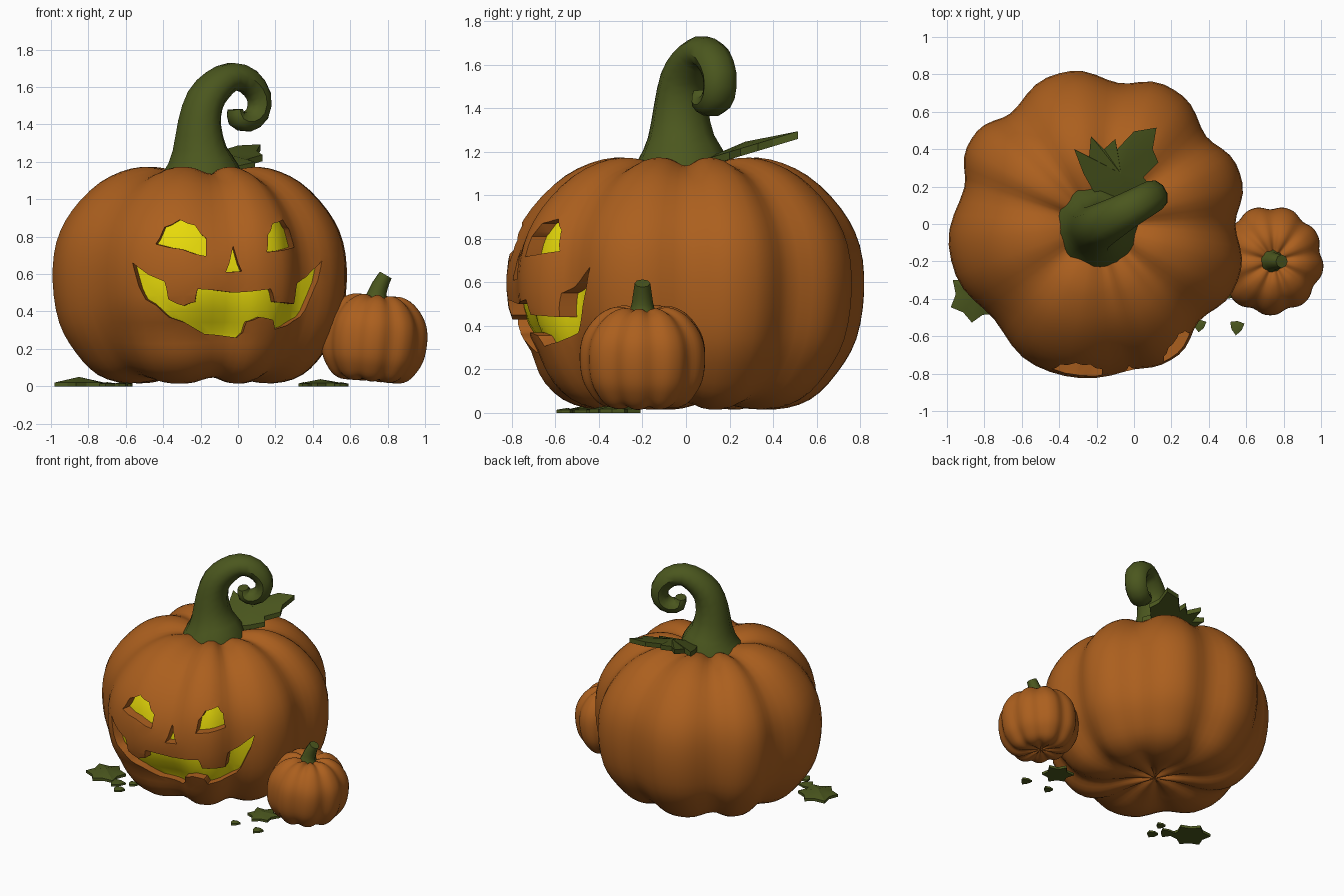
import bpy, bmesh, math, random
from mathutils import Vector, Matrix

if "Cube" in bpy.data.objects:
    bpy.data.objects.remove(bpy.data.objects["Cube"])

random.seed(4)


def material(name, rgb):
    m = bpy.data.materials.new(name)
    m.diffuse_color = (*rgb, 1)
    m.use_nodes = True
    m.node_tree.nodes["Principled BSDF"].inputs["Base Color"].default_value = m.diffuse_color
    return m


ORANGE = material("pumpkin_orange", (0.41, 0.115, 0.013))
YELLOW = material("glow_yellow", (0.80, 0.70, 0.003))
GREEN = material("stem_green", (0.07, 0.095, 0.013))


def finish(bm, name, mats, angle=None):
    bmesh.ops.recalc_face_normals(bm, faces=bm.faces)
    me = bpy.data.meshes.new(name)
    bm.to_mesh(me)
    bm.free()
    ob = bpy.data.objects.new(name, me)
    bpy.context.collection.objects.link(ob)
    for m in mats:
        me.materials.append(m)
    if angle:
        smooth_shade(ob, angle)
    return ob


def activate(ob):
    bpy.ops.object.select_all(action='DESELECT')
    ob.select_set(True)
    bpy.context.view_layer.objects.active = ob


def smooth_shade(ob, angle):
    activate(ob)
    bpy.ops.object.shade_smooth_by_angle(angle=math.radians(angle))


def spline(pts, n):
    """Catmull-Rom through the points, n steps per span."""
    v = [Vector(p) for p in pts]
    out = []
    for i in range(len(v) - 1):
        a, b, c, d = v[max(i - 1, 0)], v[i], v[i + 1], v[min(i + 2, len(v) - 1)]
        for k in range(n):
            t = k / n
            out.append(0.5 * (2 * b + (c - a) * t + (2 * a - 5 * b + 4 * c - d) * t * t
                              + (3 * b - a - 3 * c + d) * t ** 3))
    return out + [v[-1]]


# Pumpkin body: ribbed lathe of (radius, height), with uneven rib grooves in degrees
PROFILE = spline([(0, .06), (.2, .04), (.4, .015), (.56, .06), (.68, .18), (.77, .34), (.805, .56),
                  (.785, .77), (.70, .94), (.55, 1.09), (.38, 1.165), (.24, 1.165), (.1, 1.12), (0, 1.1)], 3)
BIG_RIBS = [0, 38, 81, 129, 165, 222, 281, 317]
SMALL_RIBS = [i * 40 + 10 for i in range(9)]


def pumpkin(name, mats, ribs, index=0, shrink=1.0, face=0, angle=None, depth=.085):
    bm = bmesh.new()
    steps = 10
    spots = []
    for i, a in enumerate(ribs):
        b = ribs[(i + 1) % len(ribs)] + (360 if i == len(ribs) - 1 else 0)
        for k in range(steps):
            u = k / steps
            spots.append((math.radians(a + (b - a) * u), ((1 + math.cos(2 * math.pi * u)) / 2) ** 1.6))
    seg = len(spots)
    rows = []
    for r, z in PROFILE[1:-1]:
        row = []
        for th, groove in spots:
            off = (th - math.radians(267) + math.pi) % (2 * math.pi) - math.pi
            groove *= 1 - .75 * face * math.exp(-(off / .5) ** 2 - ((z - .6) / .25) ** 2)
            chin = -.045 * face * math.exp(-((z - .29) / .1) ** 2 - (off / .6) ** 2)
            rr = (r * (1 - depth * groove) + chin) * shrink
            dz = -.035 * groove * ((z - .58) / .58) ** 3
            row.append(bm.verts.new((rr * math.cos(th), rr * math.sin(th) * 1.035, z + dz)))
        rows.append(row)
    for a, b in zip(rows, rows[1:]):
        for s in range(seg):
            t = (s + 1) % seg
            bm.faces.new((a[s], a[t], b[t], b[s]))
    for row, p in ((rows[0], PROFILE[0]), (rows[-1], PROFILE[-1])):
        pole = bm.verts.new((0, 0, p[1]))
        for s in range(seg):
            bm.faces.new((row[s], row[(s + 1) % seg], pole))
    for f in bm.faces:
        f.material_index = index
    return finish(bm, name, mats, angle)


def radius_at(z):
    for a, b in zip(PROFILE, PROFILE[1:]):
        if a[1] <= z <= b[1] and a[0] > .5:
            return a[0] + (b[0] - a[0]) * (z - a[1]) / (b[1] - a[1])
    return .8


def boolean(ob, cutter):
    mod = ob.modifiers.new("cut", 'BOOLEAN')
    mod.operation, mod.solver, mod.object = 'DIFFERENCE', 'EXACT', cutter
    activate(ob)
    bpy.ops.object.modifier_apply(modifier=mod.name)
    bpy.data.objects.remove(cutter)


# Face openings as seen from the front (x, z)
CX = -.195
LEFT_EYE = [(-.436, .76), (-.39, .85), (-.31, .89), (-.23, .86), (-.17, .79), (-.17, .695), (-.30, .733)]
RIGHT_EYE = [(.15, .717), (.155, .81), (.18, .87), (.24, .89), (.28, .84), (.31, .743)]
NOSE = [(-.025, .75), (-.065, .61), (.02, .615)]
MOUTH = [(-.56, .66), (-.39, .56), (-.37, .465), (-.29, .43), (-.23, .45), (-.215, .52), (-.02, .50),
         (.17, .52), (.19, .45), (.31, .44), (.33, .55), (.46, .67), (.425, .52), (.355, .37), (.195, .305),
         (.185, .355), (.115, .37), (.05, .345), (.03, .285), (0, .26), (-.18, .28), (-.37, .37), (-.49, .465)]


def face_cutter():
    """Wedges flaring outward, halfway between straight and radial."""
    bm = bmesh.new()
    for shape in (LEFT_EYE, RIGHT_EYE, NOSE, MOUTH):
        near, far = [], []
        for x, z in shape:
            r = radius_at(z)
            th = -math.acos((x - CX) / r)
            aim = (th - math.pi / 2) / 2
            for ring, t in ((near, -.3), (far, .6)):
                ring.append(bm.verts.new((r * math.cos(th) + t * math.cos(aim),
                                          r * math.sin(th) + t * math.sin(aim), z)))
        bm.faces.new(near)
        bm.faces.new(far[::-1])
        for i in range(len(near)):
            j = (i + 1) % len(near)
            bm.faces.new((near[i], far[i], far[j], near[j]))
    bmesh.ops.triangulate(bm, faces=bm.faces)
    ob = finish(bm, "face_cutter", [ORANGE, YELLOW])
    ob.hide_render = True
    return ob


# Large carved pumpkin with a glowing recess floor
big = pumpkin("carved_pumpkin", [ORANGE, YELLOW], BIG_RIBS, face=1)
core = pumpkin("inner_core", [ORANGE, YELLOW], BIG_RIBS, index=1, shrink=.915, face=1)
cutter = face_cutter()
boolean(cutter, core)
boolean(big, cutter)
big.location = (CX, 0, 0)
smooth_shade(big, 35)

# Small pumpkin
small = pumpkin("small_pumpkin", [ORANGE], SMALL_RIBS, angle=45, depth=.07)
small.data.transform(Matrix.Translation((.708, -.195, .02)) @ Matrix.Rotation(math.radians(5), 4, 'Y')
                     @ Matrix.Diagonal((.355, .352, .40, 1)))


def tube(name, pts, side, sides=8, steps=2, widen=0.0):
    """Tapered tube through (x, y, z, radius), widening sideways along its length."""
    p = spline(pts, steps)
    n = Vector(side).normalized()
    bm = bmesh.new()
    rings = []
    for i, q in enumerate(p):
        t = (p[min(i + 1, len(p) - 1)].to_3d() - p[max(i - 1, 0)].to_3d()).normalized()
        b = t.cross(n).normalized()
        w = 1 + widen * i / len(p)
        rings.append([bm.verts.new(q.to_3d() + q[3] * (w * math.cos(a) * n + math.sin(a) * b))
                      for a in (2 * math.pi * k / sides for k in range(sides))])
    for a, b in zip(rings, rings[1:]):
        for k in range(sides):
            j = (k + 1) % sides
            bm.faces.new((a[k], a[j], b[j], b[k]))
    bm.faces.new(rings[0][::-1])
    bm.faces.new(rings[-1])
    return finish(bm, name, [GREEN], 45)


# Curled stem lying in a diagonal vertical plane: (x, z, radius)
CURL = [(-.195, 1.10, .235), (-.195, 1.17, .2), (-.205, 1.27, .145), (-.205, 1.41, .115), (-.175, 1.53, .102),
        (-.11, 1.61, .09), (-.03, 1.655, .078), (.055, 1.63, .07), (.112, 1.55, .064), (.105, 1.46, .06),
        (.05, 1.415, .056), (-.005, 1.43, .05), (-.015, 1.48, .038)]
tube("main_stem", [(x, -.02 + .56 * (x + .2), z, r) for x, z, r in CURL], (-.48, .88, 0), 10, widen=.5)
tube("small_stem", [(.735, -.2, .43, .085), (.74, -.2, .48, .055), (.76, -.2, .54, .044), (.79, -.2, .595, .036)],
     (0, 1, 0), 8)


def leaf(name, outline, centre, z, thick, lift=.0, slope=0.0):
    """Thick leaf: fan over an outline, raised at the middle, sloping up along y."""
    bm = bmesh.new()
    height = lambda p: z + slope * (p[1] - centre[1])
    top = [bm.verts.new((*p, height(p) + thick)) for p in outline]
    low = [bm.verts.new((*p, height(p))) for p in outline]
    ct = bm.verts.new((*centre, z + thick + lift))
    cl = bm.verts.new((*centre, z))
    for i in range(len(outline)):
        j = (i + 1) % len(outline)
        bm.faces.new((top[i], top[j], ct))
        bm.faces.new((low[j], low[i], cl))
        bm.faces.new((low[i], low[j], top[j], top[i]))
    return finish(bm, name, [GREEN], 25)


def ragged(cx, cy, r, tips, inner):
    pts = []
    for k in range(tips * 2):
        a = math.pi * k / tips + .4
        q = r * (random.uniform(.85, 1.05) if k % 2 == 0 else inner)
        pts.append((cx + q * math.cos(a), cy + q * math.sin(a)))
    return pts


# Leaf behind the stem
leaf("top_leaf", [(-.1, .08), (-.22, .18), (-.27, .27), (-.32, .40), (-.24, .36), (-.23, .47), (-.16, .40),
                  (-.10, .455), (-.09, .40), (0, .495), (.12, .515), (.10, .40), (.13, .33), (.05, .25),
                  (.09, .2), (.0, .13)], (-.07, .27), 1.185, .035, .025, .3)

# Fallen leaves and scraps on the ground
leaf("left_ground_leaf", ragged(-.85, -.39, .16, 6, .65), (-.85, -.39), 0, .02, .03)
leaf("right_ground_leaf", ragged(.44, -.33, .12, 6, .65), (.44, -.33), 0, .018, .02)
for i, (x, y, r) in enumerate([(-.63, -.55, .05), (-.7, -.47, .06), (-.6, -.42, .04),
                               (.55, -.55, .045), (.35, -.54, .04)]):
    leaf(f"leaf_scrap_{i + 1}", ragged(x, y, r, 3, .7), (x, y), 0, .014, .008)
